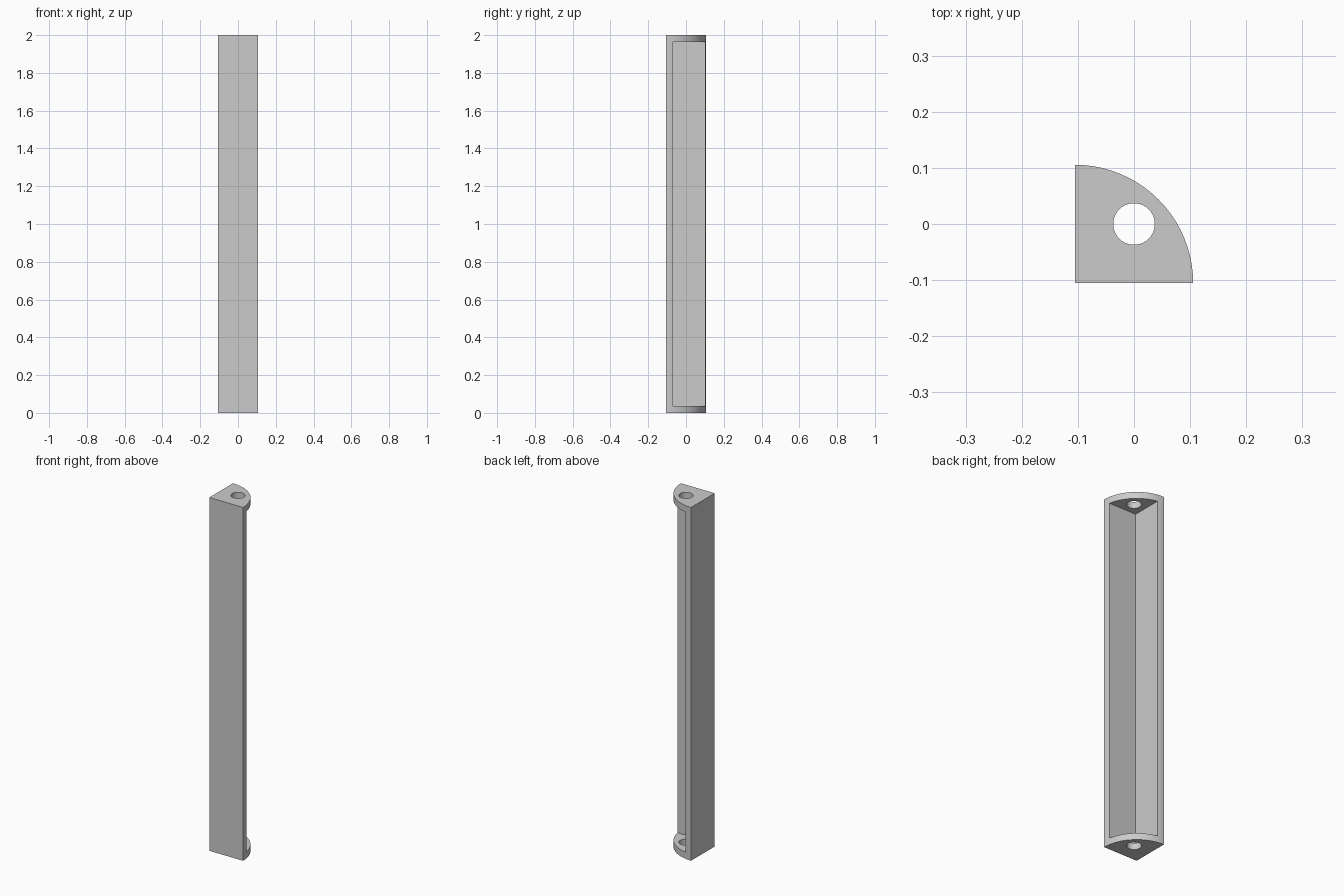
import bpy, bmesh, math
from mathutils import Matrix, Vector

if "Cube" in bpy.data.objects:
    bpy.data.objects.remove(bpy.data.objects["Cube"])

HEIGHT = 2.0
RADIUS = 0.211
HALF = RADIUS / 2      # offset of the square corner from the centre
WALL = 0.037           # thickness of walls and end plates
HOLE = 0.037           # radius of the screw holes
ARC_STEPS = 20

grey = bpy.data.materials.new("light grey")
grey.use_nodes = True
grey.diffuse_color = (0.6, 0.6, 0.6, 1)
grey.node_tree.nodes["Principled BSDF"].inputs["Base Color"].default_value = (0.6, 0.6, 0.6, 1)


def make_object(name, bm):
    bmesh.ops.recalc_face_normals(bm, faces=bm.faces)
    mesh = bpy.data.meshes.new(name)
    bm.to_mesh(mesh)
    bm.free()
    mesh.materials.append(grey)
    obj = bpy.data.objects.new(name, mesh)
    bpy.context.collection.objects.link(obj)
    return obj


# Quarter-round solid: square corner at front left of the plan, arc opposite
bm = bmesh.new()
outline = [(-HALF, -HALF)]
for i in range(ARC_STEPS + 1):
    a = math.pi / 2 * i / ARC_STEPS
    outline.append((RADIUS * math.cos(a) - HALF, RADIUS * math.sin(a) - HALF))
base = bm.faces.new([bm.verts.new((x, y, 0)) for x, y in outline])
top = bmesh.ops.extrude_face_region(bm, geom=[base])["geom"]
bmesh.ops.translate(bm, vec=(0, 0, HEIGHT),
                    verts=[v for v in top if isinstance(v, bmesh.types.BMVert)])
bracket = make_object("corner_bracket", bm)

# Pocket that leaves two walls and two end plates
bm = bmesh.new()
size = 2 * RADIUS
centre = Vector((WALL - HALF + size / 2, WALL - HALF + size / 2, HEIGHT / 2))
bmesh.ops.create_cube(bm, size=1, matrix=Matrix.Translation(centre)
                      @ Matrix.Diagonal((size, size, HEIGHT - 2 * WALL, 1)))
pocket = make_object("pocket_cutter", bm)

# Screw hole through both end plates
bm = bmesh.new()
bmesh.ops.create_cone(bm, cap_ends=True, segments=40, radius1=HOLE, radius2=HOLE,
                      depth=HEIGHT + 0.2, matrix=Matrix.Translation((0, 0, HEIGHT / 2)))
hole = make_object("screw_hole_cutter", bm)

# Cut, apply and discard the cutters
bpy.ops.object.select_all(action="DESELECT")
bpy.context.view_layer.objects.active = bracket
bracket.select_set(True)
for cutter in (pocket, hole):
    cutter.hide_render = True
    mod = bracket.modifiers.new(cutter.name, "BOOLEAN")
    mod.operation = "DIFFERENCE"
    mod.solver = "EXACT"
    mod.object = cutter
    bpy.ops.object.modifier_apply(modifier=mod.name)
    bpy.data.objects.remove(cutter)

bpy.ops.object.shade_smooth_by_angle(angle=math.radians(30))
